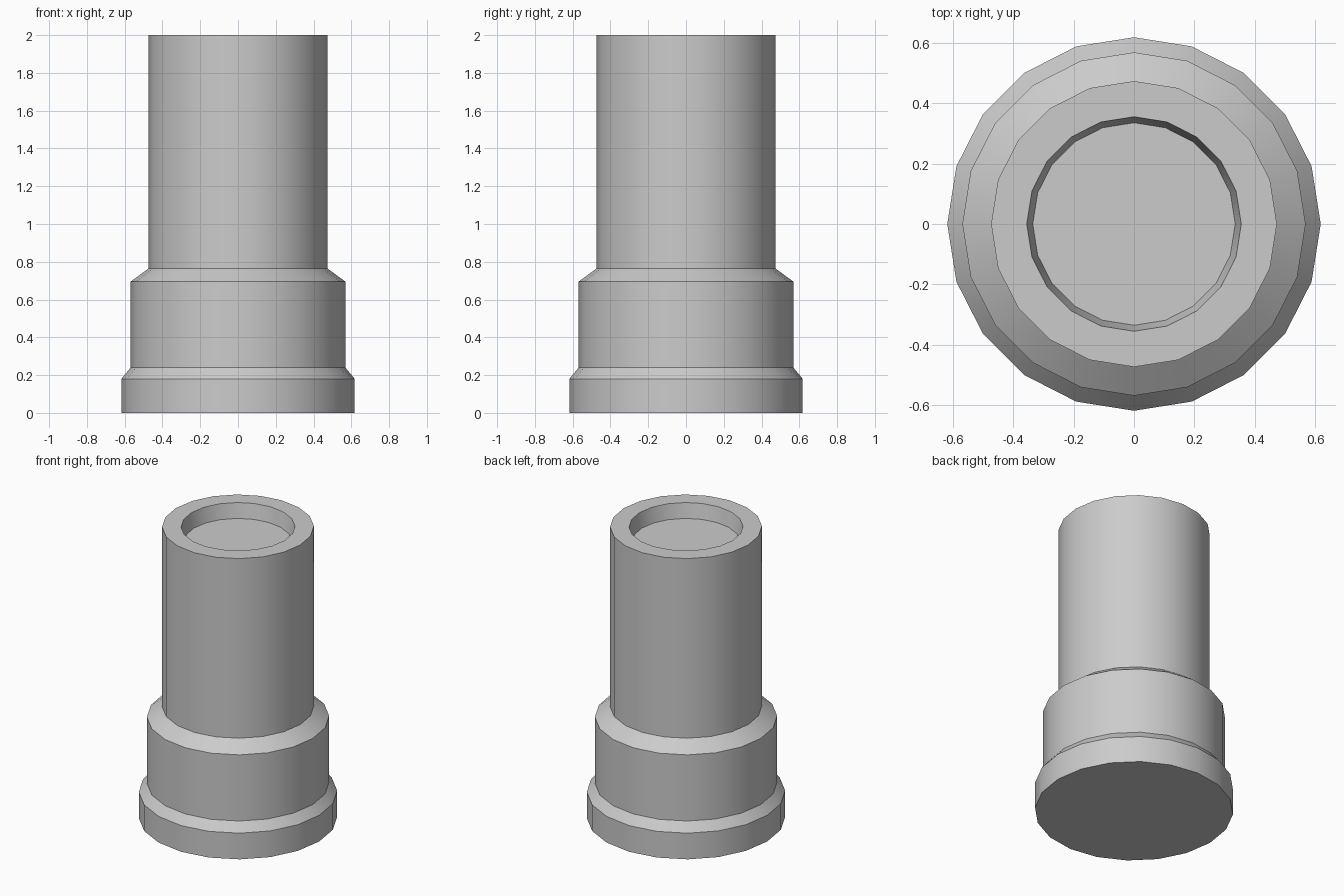
import bpy
import bmesh
import math

SIDES = 20

cube = bpy.data.objects.get("Cube")
if cube:
    bpy.data.objects.remove(cube, do_unlink=True)

grey = bpy.data.materials.new("plain_grey")
grey.use_nodes = True
colour = (0.6, 0.6, 0.6, 1)
grey.diffuse_color = colour
grey.node_tree.nodes["Principled BSDF"].inputs["Base Color"].default_value = colour


def lathe(name, profile):
    """Turn a (radius, height) profile around z and cap both ends."""
    bm = bmesh.new()
    rings = []
    for r, z in profile:
        rings.append([bm.verts.new((r * math.cos(math.tau * i / SIDES),
                                    r * math.sin(math.tau * i / SIDES), z))
                      for i in range(SIDES)])
    for low, high in zip(rings, rings[1:]):
        for i in range(SIDES):
            j = (i + 1) % SIDES
            bm.faces.new((low[i], low[j], high[j], high[i]))
    bm.faces.new(rings[0][::-1])
    bm.faces.new(rings[-1])
    mesh = bpy.data.meshes.new(name)
    bm.to_mesh(mesh)
    bm.free()
    mesh.materials.append(grey)
    obj = bpy.data.objects.new(name, mesh)
    bpy.context.collection.objects.link(obj)
    bpy.ops.object.select_all(action="DESELECT")
    obj.select_set(True)
    bpy.context.view_layer.objects.active = obj
    bpy.ops.object.shade_smooth_by_angle(angle=math.radians(30))
    return obj


# Stepped column: foot, collar, shaft, then the shallow recess in the top
lathe("stepped_column", [
    (0.618, 0), (0.618, 0.18),
    (0.568, 0.24), (0.568, 0.695),
    (0.473, 0.765), (0.473, 2.0),
    (0.355, 2.0), (0.335, 1.9),
])
